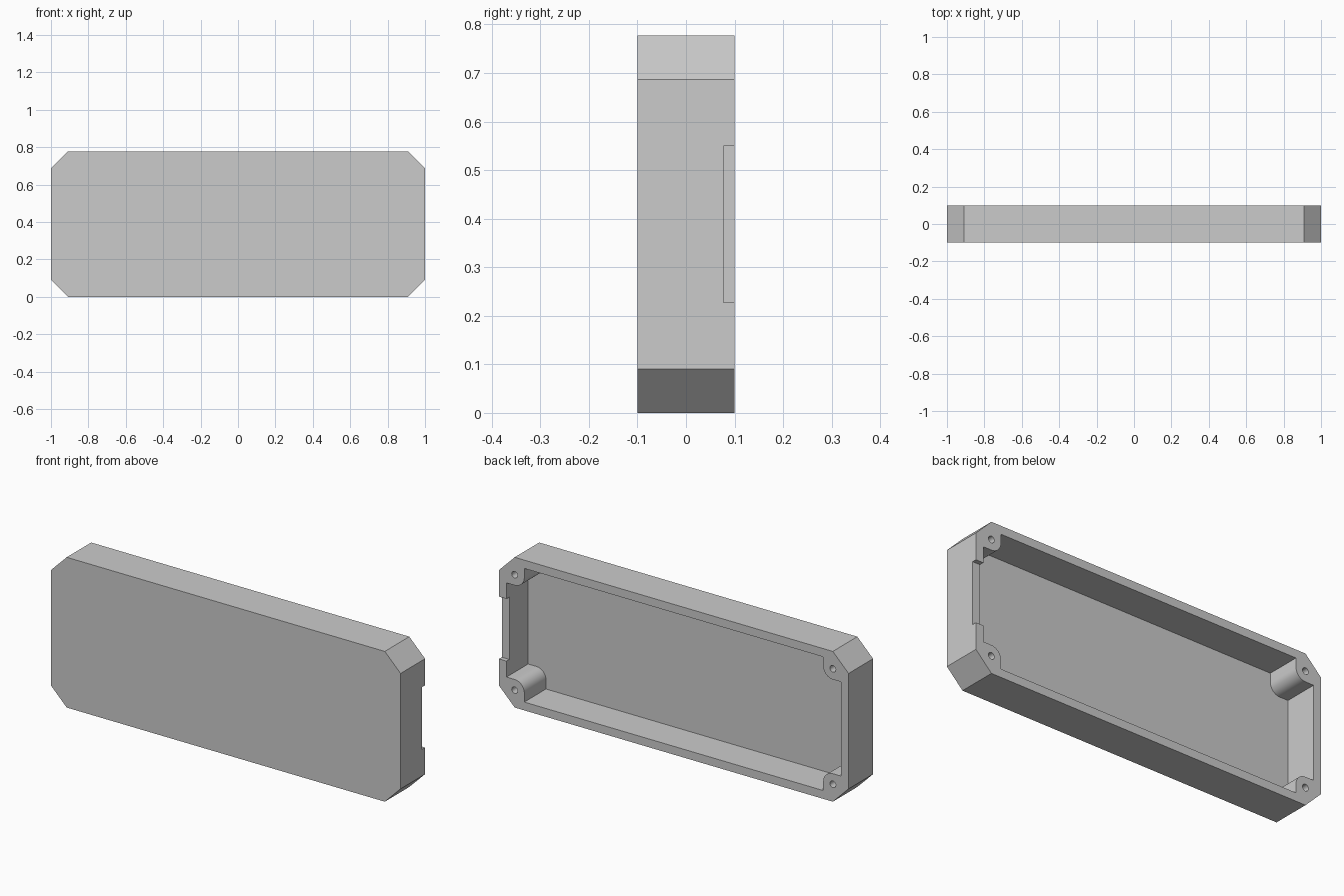
import bpy, bmesh, math

if "Cube" in bpy.data.objects:
    bpy.data.objects.remove(bpy.data.objects["Cube"], do_unlink=True)

HALF_X, HALF_Y, HEIGHT = 1.0, 0.1, 0.777
MID = HEIGHT / 2
CORNER = 0.09          # chamfer size and screw hole offset
WALL = 0.043
FLOOR = 0.023
BOSS = 0.055           # boss radius around each screw hole
HOLE = 0.017

grey = bpy.data.materials.new("plain grey")
grey.use_nodes = True
grey.diffuse_color = (0.6, 0.6, 0.6, 1)
grey.node_tree.nodes["Principled BSDF"].inputs["Base Color"].default_value = (0.6, 0.6, 0.6, 1)


def prism(name, outline, y0, y1):
    """Extrude an (x, z) outline along y."""
    bm = bmesh.new()
    face = bm.faces.new([bm.verts.new((x, y0, z)) for x, z in outline])
    new = bmesh.ops.extrude_face_region(bm, geom=[face])["geom"]
    bmesh.ops.translate(bm, vec=(0, y1 - y0, 0),
                        verts=[v for v in new if isinstance(v, bmesh.types.BMVert)])
    bmesh.ops.recalc_face_normals(bm, faces=bm.faces)
    mesh = bpy.data.meshes.new(name)
    bm.to_mesh(mesh)
    bm.free()
    mesh.materials.append(grey)
    obj = bpy.data.objects.new(name, mesh)
    bpy.context.collection.objects.link(obj)
    return obj


def four_corners(quadrant):
    """Mirror a corner path into a closed outline about the centre."""
    outline = []
    for sx, sz in ((1, 1), (-1, 1), (-1, -1), (1, -1)):
        path = [(sx * x, MID + sz * z) for x, z in quadrant]
        outline += path if sx == sz else path[::-1]
    return outline


def circle(cx, cz, r, count=24):
    steps = [math.tau * i / count for i in range(count)]
    return [(cx + r * math.cos(a), cz + r * math.sin(a)) for a in steps]


def cut(target, cutter):
    cutter.hide_render = True
    mod = target.modifiers.new("cut", "BOOLEAN")
    mod.operation = "DIFFERENCE"
    mod.solver = "EXACT"
    mod.object = cutter
    bpy.context.view_layer.objects.active = target
    bpy.ops.object.modifier_apply(modifier=mod.name)
    bpy.data.objects.remove(cutter, do_unlink=True)


# Outer shell with chamfered corners
shell = prism("enclosure_shell",
              four_corners([(HALF_X, MID - CORNER), (HALF_X - CORNER, MID)]),
              -HALF_Y, HALF_Y)

# Open cavity that leaves a rounded screw boss in each corner
hx, hz = HALF_X - CORNER, MID - CORNER
arc = [(hx - BOSS * math.sin(a), hz - BOSS * math.cos(a))
       for a in (math.pi / 2 * i / 12 for i in range(13))]
corner = [(HALF_X - WALL, hz - BOSS)] + arc + [(hx - BOSS, MID - WALL)]
cut(shell, prism("cavity_cutter", four_corners(corner), -HALF_Y + FLOOR, HALF_Y + 0.1))

# Screw holes
for sx in (-1, 1):
    for sz in (-1, 1):
        cut(shell, prism("hole_cutter", circle(sx * hx, MID + sz * hz, HOLE),
                         -HALF_Y + 2 * FLOOR, HALF_Y + 0.1))

# Shallow notch in the rim of the left wall
low, high = MID - 0.161, MID + 0.161
cut(shell, prism("notch_cutter",
                 [(HALF_X - 0.06, low), (HALF_X + 0.1, low),
                  (HALF_X + 0.1, high), (HALF_X - 0.06, high)],
                 HALF_Y - FLOOR, HALF_Y + 0.1))

bpy.ops.object.select_all(action="DESELECT")
shell.select_set(True)
bpy.context.view_layer.objects.active = shell
bpy.ops.object.shade_smooth_by_angle(angle=math.radians(30))
